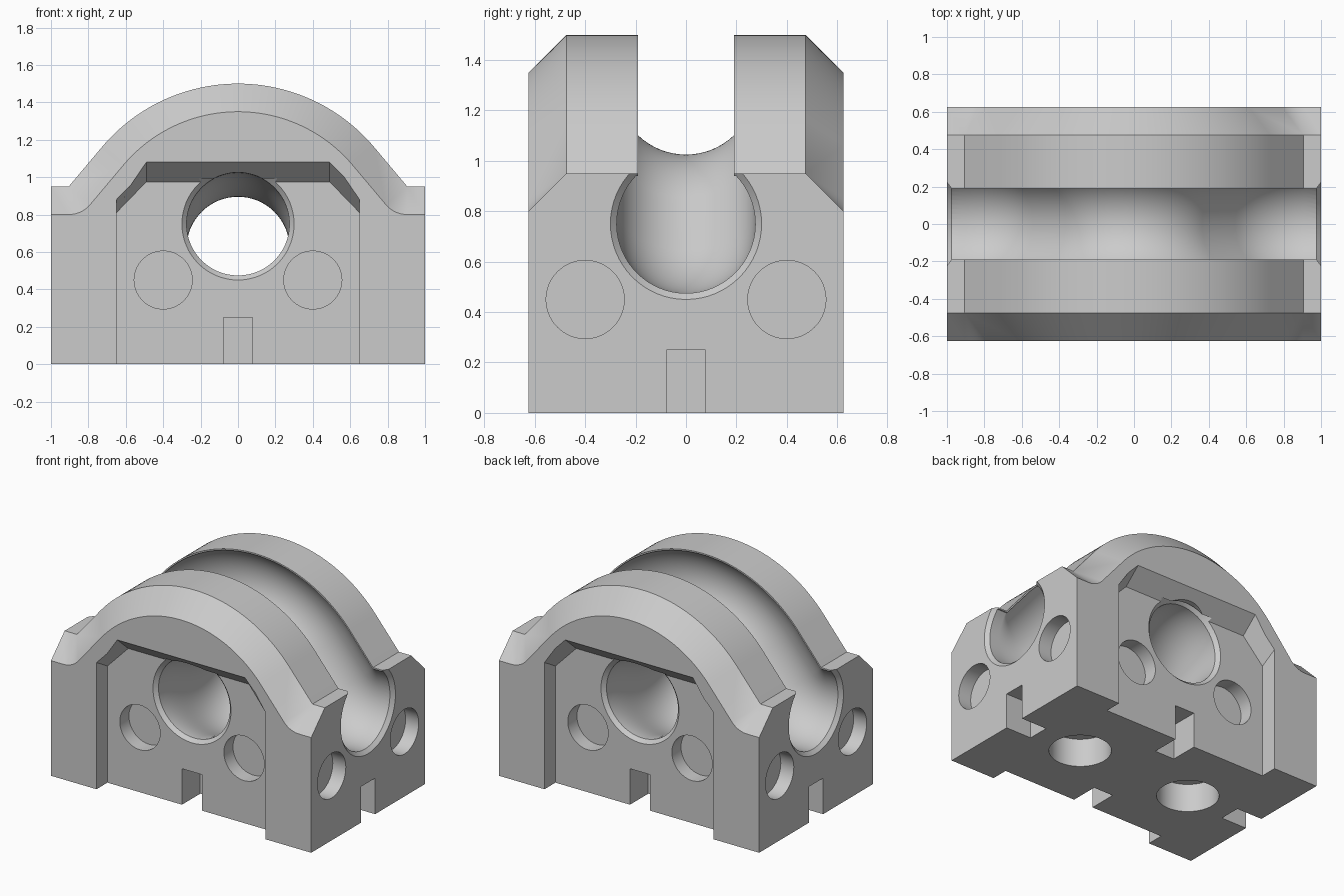
import bpy, bmesh
from math import sin, cos, pi, radians, asin
from mathutils import Vector

default = bpy.data.objects.get("Cube")
if default:
    bpy.data.objects.remove(default, do_unlink=True)

HALF_Y, SLOPE = 0.625, radians(50)
BORE, RIM = 0.275, 0.3
PORT_Z = 0.75

grey = bpy.data.materials.new("plain grey")
grey.use_nodes = True
grey.diffuse_color = (0.6, 0.6, 0.6, 1)
grey.node_tree.nodes["Principled BSDF"].inputs["Base Color"].default_value = grey.diffuse_color


def loft(name, rings):
    """Closed solid through rings that share a point count."""
    bm = bmesh.new()
    rows = [[bm.verts.new(p) for p in ring] for ring in rings]
    n = len(rows[0])
    for a, b in zip(rows, rows[1:]):
        for i in range(n):
            j = (i + 1) % n
            bm.faces.new((a[i], a[j], b[j], b[i]))
    bm.faces.new(rows[0])
    bm.faces.new(rows[-1])
    bmesh.ops.remove_doubles(bm, verts=bm.verts, dist=1e-5)
    bmesh.ops.recalc_face_normals(bm, faces=bm.faces)
    mesh = bpy.data.meshes.new(name)
    bm.to_mesh(mesh)
    bm.free()
    mesh.materials.append(grey)
    ob = bpy.data.objects.new(name, mesh)
    bpy.context.collection.objects.link(ob)
    return ob


def arch(end):
    """Top line from +x to -x: a base point and its normal angle."""
    half = [((end, 0.95), 0)]
    half += [((0.905, 0.95), SLOPE * i / 10) for i in range(11)]
    crown = [SLOPE * (1 - i / 24) for i in range(49)]
    top = [((0.95 * sin(a), 0.55 + 0.95 * cos(a)), a) for a in crown]
    return half + top + [((-p[0], p[1]), -a) for p, a in reversed(half)]


def offset_line(end, d, y):
    return [Vector((p[0] - d * sin(a), y, p[1] - d * cos(a))) for p, a in arch(end)]


def cut(body, cutter):
    cutter.hide_render = True
    mod = body.modifiers.new("cut", 'BOOLEAN')
    mod.operation, mod.solver, mod.object = 'DIFFERENCE', 'EXACT', cutter
    bpy.ops.object.modifier_apply(modifier=mod.name)
    bpy.data.objects.remove(cutter, do_unlink=True)


def round_cutter(name, start, end, r1, r2):
    """Cylinder or cone between two points."""
    start, end = Vector(start), Vector(end)
    turn = (end - start).to_track_quat('Z', 'Y')
    return loft(name, [[c + turn @ Vector((r * cos(t), r * sin(t), 0))
                        for t in (2 * pi * i / 64 for i in range(64))]
                       for c, r in ((start, r1), (end, r2))])


def box_cutter(name, lo, hi):
    return loft(name, [[Vector((x, y, z)) for x, y in
                        ((lo[0], lo[1]), (hi[0], lo[1]), (hi[0], hi[1]), (lo[0], hi[1]))]
                       for z in (lo[2], hi[2])])


# Arched block with chamfered front and back rims
rings = []
for y, d in ((-HALF_Y, 0.15), (-0.475, 0), (0.475, 0), (HALF_Y, 0.15)):
    rings.append(offset_line(1, d, y) + [Vector((-1, y, 0)), Vector((1, y, 0))])
block = loft("arched_block", rings)
bpy.context.view_layer.objects.active = block
block.select_set(True)

# Rounded channel over the arch, then its open top
lip = asin(0.19 / BORE)
angles = [lip - (pi + 2 * lip) * i / 48 for i in range(49)]
rings = []
for p, a in arch(1.2):
    n = Vector((sin(a), 0, cos(a)))
    c = Vector((p[0], 0, p[1])) - 0.2 * n
    rings.append([c + n * BORE * sin(t) + Vector((0, BORE * cos(t), 0)) for t in angles])
cut(block, loft("channel", rings))
cut(block, loft("channel_opening", [
    offset_line(1.2, 0.1, y) + [Vector((-1.2, y, 1.8)), Vector((1.2, y, 1.8))]
    for y in (-0.19, 0.19)]))

# Recessed panels on front and back with a sloping ceiling
for s in (-1, 1):
    rings = []
    for y, shoulder, top in ((0.505, 0.81, 0.975), (0.745, 0.95, 1.185)):
        right = [(0.65, -0.1), (0.65, shoulder), (0.49, top)]
        outline = right + [(-x, z) for x, z in reversed(right)]
        rings.append([Vector((x, s * y, z)) for x, z in outline])
    cut(block, loft("panel_recess", rings))

# Sagging tunnel from front to back
rings = []
for i in range(-28, 29):
    y = i / 40
    sag = 0.065 * (1 + cos(2 * pi * y)) if abs(y) < 0.5 else 0
    rings.append([Vector((BORE * cos(t), y, PORT_Z - sag + BORE * sin(t)))
                  for t in (2 * pi * k / 64 for k in range(64))])
cut(block, loft("tunnel", rings))

# Port rims, round sockets and base notches on every side
for s in (-1, 1):
    cut(block, round_cutter("end_rim", (s * 1.02, 0, PORT_Z), (s * 0.97, 0, PORT_Z),
                            RIM + 0.02, BORE - 0.005))
    cut(block, round_cutter("tunnel_rim", (0, s * 0.525, PORT_Z), (0, s * 0.475, PORT_Z),
                            RIM + 0.02, BORE - 0.005))
    for t in (-0.4, 0.4):
        cut(block, round_cutter("end_socket", (s * 1.1, t, 0.45), (s * 0.9, t, 0.45), 0.155, 0.155))
        cut(block, round_cutter("panel_socket", (t, s * 0.7, 0.45), (t, s * 0.405, 0.45), 0.155, 0.155))
    cut(block, round_cutter("base_socket", (s * 0.45, 0, -0.1), (s * 0.45, 0, 0.2), 0.2, 0.2))
    x0, x1 = sorted((s * 0.8, s * 1.1))
    cut(block, box_cutter("end_notch", (x0, -0.077, -0.1), (x1, 0.077, 0.25)))
    y0, y1 = sorted((s * 0.305, s * 0.8))
    cut(block, box_cutter("panel_notch", (-0.077, y0, -0.1), (0.077, y1, 0.25)))

bpy.ops.object.shade_smooth_by_angle(angle=radians(25))
